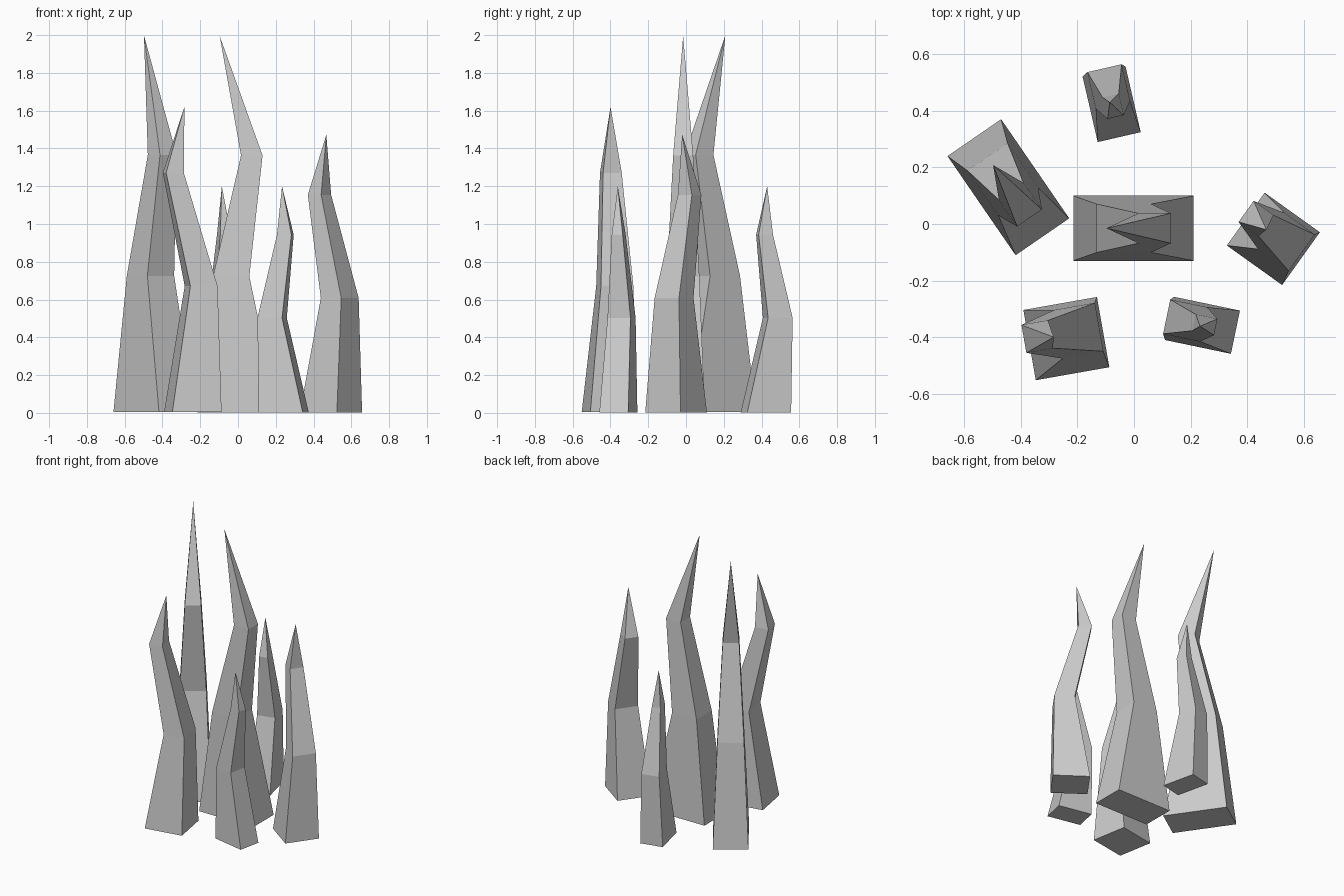
import bpy, bmesh
from math import radians
from mathutils import Matrix

if "Cube" in bpy.data.objects:
    bpy.data.objects.remove(bpy.data.objects["Cube"])

# Spike profiles: rings of (u_min, u_max, v_min, v_max, z), then the tip (u, v, z)
TALL = ([(-.2125, .2125, -.115, .115, 0),
         (-.13, .062, -.086, .086, .72),
         (.018, .132, -.053, .053, 1.36)], (-.095, 0, 1.993))
WIDE = ([(-.132, .132, -.126, .126, 0),
         (-.025, .121, -.067, .107, .665),
         (-.148, -.053, -.025, .075, 1.265)], (-.043, .013, 1.615))
SMALL = ([(-.119, .119, -.078, .078, 0),
          (-.13, .003, -.058, .066, .5),
          (-.031, .047, -.026, .033, .94)], (-.008, -.005, 1.197))


def spike(name, profile, x, y, angle, z=0.0, scale=1.0):
    """Four-sided bent spike skinned through its rings up to a point."""
    rings, tip = profile
    bm = bmesh.new()
    loops = [[bm.verts.new(p) for p in
              ((a, c, h), (b, c, h), (b, d, h), (a, d, h))]
             for a, b, c, d, h in rings]
    bm.faces.new(loops[0][::-1])
    for lo, hi in zip(loops, loops[1:]):
        for i in range(4):
            j = (i + 1) % 4
            bm.faces.new((lo[i], lo[j], hi[j], hi[i]))
    top = bm.verts.new(tip)
    for i in range(4):
        bm.faces.new((loops[-1][i], loops[-1][(i + 1) % 4], top))
    bmesh.ops.recalc_face_normals(bm, faces=bm.faces)
    mesh = bpy.data.meshes.new(name)
    bm.to_mesh(mesh)
    bm.free()
    obj = bpy.data.objects.new(name, mesh)
    obj.matrix_world = (Matrix.Translation((x, y, z))
                        @ Matrix.Rotation(radians(angle), 4, 'Z')
                        @ Matrix.Scale(scale, 4))
    bpy.context.collection.objects.link(obj)


# Two tall spikes, two broad ones, two small ones
spike("center_spike", TALL, -.002, -.015, 0, .003)
spike("left_spike", TALL, -.444, .13, -55.5, .006)
spike("front_left_spike", WIDE, -.239, -.405, 10, .006)
spike("right_spike", WIDE, .4925, -.0525, -35.6, .003, .91)
spike("front_right_spike", SMALL, .242, -.358, -11.8, .003)
spike("back_spike", SMALL, -.079, .423, -77, .003)
